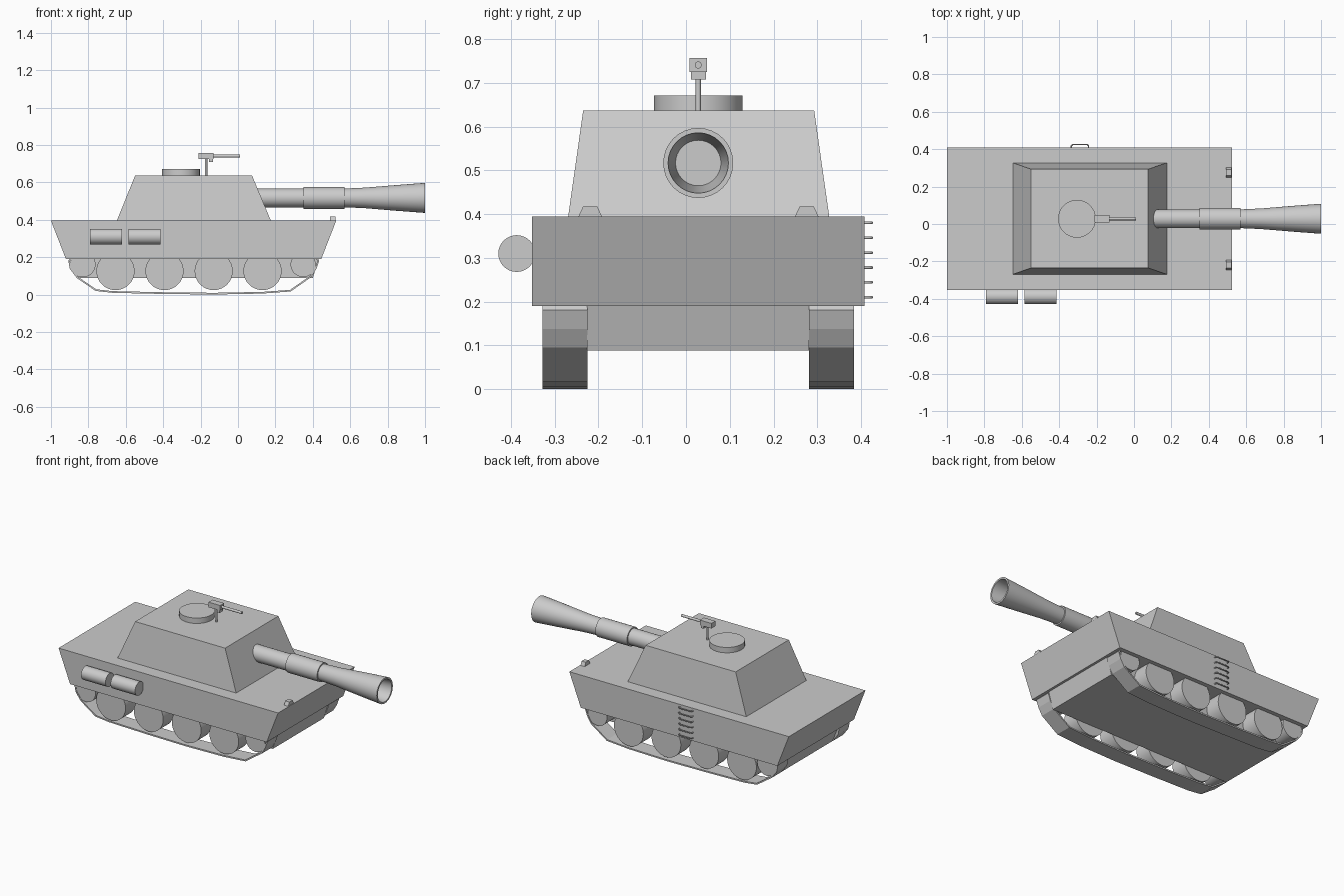
import bpy, bmesh, math
from mathutils import Vector, Matrix

if "Cube" in bpy.data.objects:
    bpy.data.objects.remove(bpy.data.objects["Cube"])

CY = 0.028  # the vehicle's own centre plane in y


def finish(name, bm, smooth=False):
    bmesh.ops.recalc_face_normals(bm, faces=bm.faces[:])
    me = bpy.data.meshes.new(name)
    bm.to_mesh(me)
    bm.free()
    ob = bpy.data.objects.new(name, me)
    bpy.context.collection.objects.link(ob)
    if smooth:
        bpy.ops.object.select_all(action='DESELECT')
        ob.select_set(True)
        bpy.context.view_layer.objects.active = ob
        bpy.ops.object.shade_smooth_by_angle(angle=math.radians(35))
    return ob


def frustum(name, x0, x1, y0, y1, z0, z1, top=None):
    """Box whose top rectangle (x0, x1, y0, y1) may differ from the bottom."""
    bm = bmesh.new()
    rings = []
    for (a, b, c, d), z in (((x0, x1, y0, y1), z0), (top or (x0, x1, y0, y1), z1)):
        rings.append([bm.verts.new((x, y, z)) for x, y in ((a, c), (b, c), (b, d), (a, d))])
    lo, hi = rings
    bm.faces.new(lo)
    bm.faces.new(hi)
    for i in range(4):
        j = (i + 1) % 4
        bm.faces.new((lo[i], lo[j], hi[j], hi[i]))
    return finish(name, bm)


def cylinder(name, p, q, r, sides=32):
    p, q = Vector(p), Vector(q)
    rot = (q - p).to_track_quat('Z', 'Y').to_matrix().to_4x4()
    bm = bmesh.new()
    bmesh.ops.create_cone(bm, cap_ends=True, segments=sides, radius1=r, radius2=r,
                          depth=(q - p).length,
                          matrix=Matrix.Translation((p + q) / 2) @ rot)
    return finish(name, bm, True)


def lathe_x(name, profile, y, z, sides=32):
    """Revolve (x, radius) points about an x-parallel axis, capping both ends."""
    bm = bmesh.new()
    rings = [[bm.verts.new((x, y + r * math.cos(2 * math.pi * i / sides),
                            z + r * math.sin(2 * math.pi * i / sides)))
              for i in range(sides)] for x, r in profile]
    for a, b in zip(rings, rings[1:]):
        for i in range(sides):
            j = (i + 1) % sides
            bm.faces.new((a[i], a[j], b[j], b[i]))
    bm.faces.new(rings[0])
    bm.faces.new(rings[-1])
    return finish(name, bm, True)


# Hull: flared upper body over a narrower belly
frustum("upper_hull", -0.92, 0.445, -0.352, 0.408, 0.19, 0.395, (-1.0, 0.525, -0.352, 0.408))
frustum("lower_hull", -0.86, 0.40, -0.226, 0.281, 0.088, 0.19, (-0.90, 0.43, -0.226, 0.281))

# Turret and hatch
frustum("turret", -0.65, 0.178, -0.27, 0.328, 0.39, 0.637, (-0.55, 0.075, -0.235, 0.293))
cylinder("hatch", (-0.305, CY, 0.63), (-0.305, CY, 0.671), 0.101)

# Main gun with sleeve, flared muzzle and bore
lathe_x("main_gun", [(0.08, 0.05), (0.35, 0.05), (0.35, 0.058), (0.57, 0.058), (0.57, 0.05),
                     (0.68, 0.055), (0.85, 0.069), (0.97, 0.078), (1.0, 0.08),
                     (1.0, 0.069), (0.80, 0.052)], CY, 0.517)

# Roof machine gun
cylinder("gun_post", (-0.17, CY, 0.63), (-0.17, CY, 0.73), 0.006, 12)
frustum("gun_body", -0.21, -0.13, 0.008, 0.048, 0.725, 0.757)
frustum("gun_bracket", -0.155, -0.135, 0.011, 0.046, 0.708, 0.726)
cylinder("gun_barrel", (-0.14, CY, 0.741), (0.01, CY, 0.741), 0.008, 16)

# Running gear on both sides
belt = [(-0.84, 0.235), (-0.88, 0.215), (-0.903, 0.18), (-0.895, 0.14), (-0.86, 0.093),
        (-0.76, 0.024), (-0.67, 0.014), (-0.40, 0.008), (-0.13, 0.005), (0.13, 0.010),
        (0.28, 0.021), (0.39, 0.098), (0.415, 0.14), (0.43, 0.18), (0.40, 0.215), (0.35, 0.235)]
wheels = [(x, 0.126, 0.102) for x in (-0.655, -0.393, -0.13, 0.131)]
wheels += [(-0.83, 0.161, 0.068), (0.348, 0.161, 0.067)]
for side, y0, y1 in (("right", -0.328, -0.225), ("left", 0.281, 0.384)):
    bm = bmesh.new()
    pairs = [[bm.verts.new((x, y, z)) for y in (y0, y1)] for x, z in belt]
    for a, b in zip(pairs, pairs[1:] + pairs[:1]):
        bm.faces.new((a[0], a[1], b[1], b[0]))
    track = finish("track_" + side, bm)
    mod = track.modifiers.new("thickness", 'SOLIDIFY')
    mod.thickness = 0.009
    mod.offset = 0
    for i, (x, z, r) in enumerate(wheels):
        cylinder(f"wheel_{side}_{i + 1}", (x, y0 + 0.002, z), (x, y1 - 0.002, z), r)

# Fuel drums on the near side
for i, x in enumerate((-0.79, -0.585)):
    cylinder(f"fuel_drum_{i + 1}", (x, -0.387, 0.31), (x + 0.17, -0.387, 0.31), 0.042)

# Ladder rungs on the far side: bent rods
for i in range(6):
    z = 0.21 + 0.034 * i
    cu = bpy.data.curves.new(f"ladder_rung_{i + 1}", 'CURVE')
    cu.dimensions = '3D'
    cu.bevel_depth = 0.0035
    cu.bevel_resolution = 1
    cu.use_fill_caps = True
    pts = [(-0.335, 0.40), (-0.335, 0.418), (-0.328, 0.4245),
           (-0.25, 0.4245), (-0.243, 0.418), (-0.243, 0.40)]
    sp = cu.splines.new('POLY')
    sp.points.add(len(pts) - 1)
    for p, (x, y) in zip(sp.points, pts):
        p.co = (x, y, z, 1)
    bpy.context.collection.objects.link(bpy.data.objects.new(cu.name, cu))

# Lugs on the front edge of the deck
for i, y in enumerate((-0.219, 0.276)):
    frustum(f"front_lug_{i + 1}", 0.492, 0.521, y - 0.029, y + 0.029, 0.39, 0.418,
            (0.492, 0.521, y - 0.016, y + 0.016))
